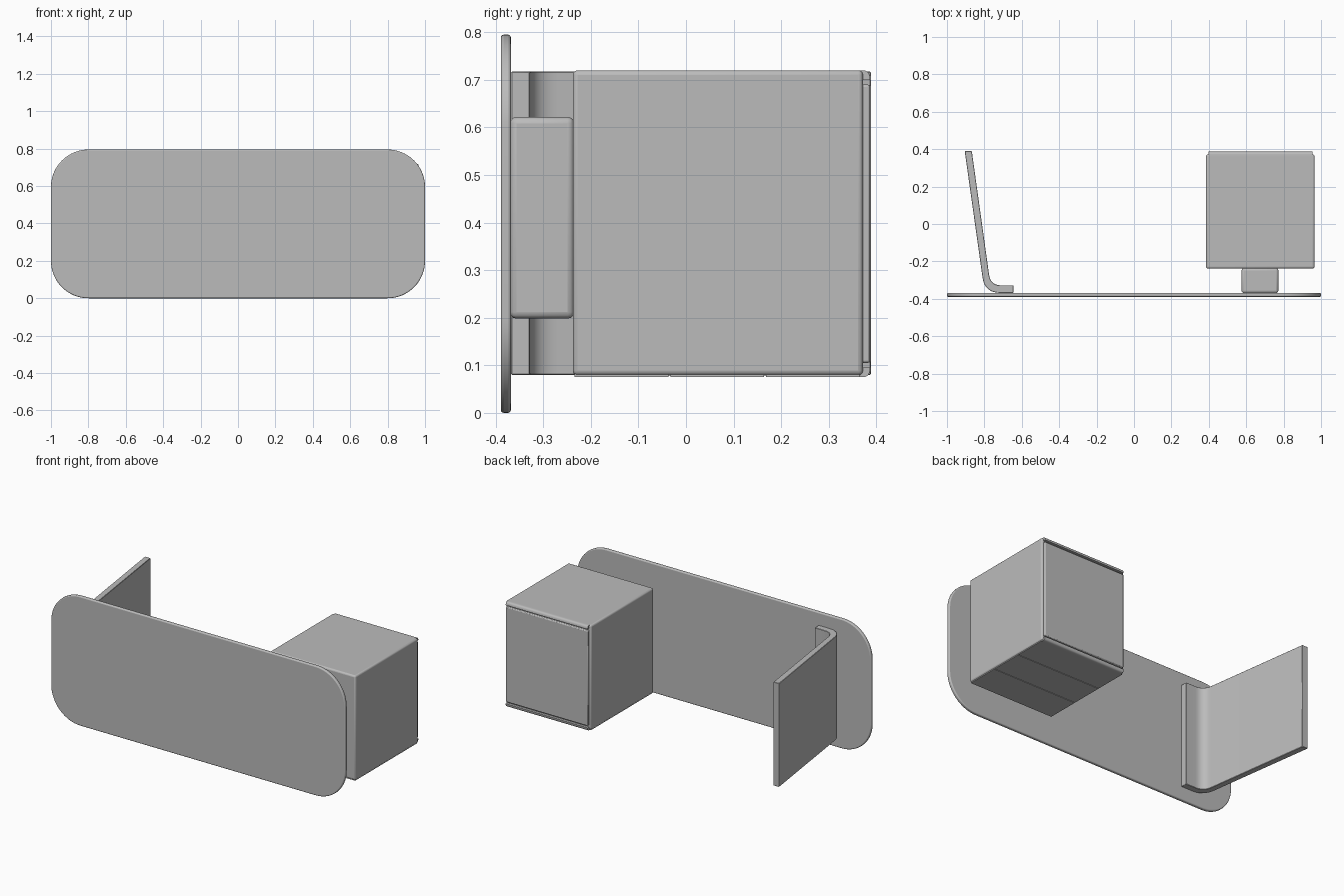
import bpy, bmesh, math
from mathutils import Vector

cube = bpy.data.objects.get("Cube")
if cube:
    bpy.data.objects.remove(cube, do_unlink=True)

grey = bpy.data.materials.new("plain grey")
grey.use_nodes = True
grey.diffuse_color = (0.5, 0.5, 0.5, 1)
grey.node_tree.nodes["Principled BSDF"].inputs["Base Color"].default_value = (0.5, 0.5, 0.5, 1)


def finish(name, bm, bevel=0, segments=3):
    bmesh.ops.recalc_face_normals(bm, faces=bm.faces)
    mesh = bpy.data.meshes.new(name)
    bm.to_mesh(mesh)
    bm.free()
    mesh.materials.append(grey)
    obj = bpy.data.objects.new(name, mesh)
    bpy.context.collection.objects.link(obj)
    if bevel:
        mod = obj.modifiers.new("rounded edges", 'BEVEL')
        mod.width, mod.segments = bevel, segments
        mod.limit_method, mod.angle_limit = 'ANGLE', math.radians(40)
    bpy.ops.object.select_all(action='DESELECT')
    obj.select_set(True)
    bpy.context.view_layer.objects.active = obj
    bpy.ops.object.shade_smooth_by_angle(angle=math.radians(35))
    return obj


def extrude(name, points, depth, bevel=0, segments=3):
    """Extrude a closed outline of 3D points along the depth vector."""
    bm = bmesh.new()
    face = bm.faces.new([bm.verts.new(p) for p in points])
    new = bmesh.ops.extrude_face_region(bm, geom=[face])["geom"]
    bmesh.ops.translate(bm, vec=depth, verts=[v for v in new if isinstance(v, bmesh.types.BMVert)])
    return finish(name, bm, bevel, segments)


def box(name, x, y, z, bevel=0, segments=3):
    outline = [(x[0], y[0], z[0]), (x[1], y[0], z[0]), (x[1], y[1], z[0]), (x[0], y[1], z[0])]
    return extrude(name, outline, (0, 0, z[1] - z[0]), bevel, segments)


def bend(start, corner, end, steps=10):
    """Smooth curve from start to end, pulled towards the corner."""
    a, b, c = Vector(start), Vector(corner), Vector(end)
    return [a * (1 - t) ** 2 + b * 2 * t * (1 - t) + c * t * t
            for t in (i / steps for i in range(steps + 1))]


# Front plate with large round corners
outline = []
for k, (cx, cz) in enumerate([(0.8, 0.595), (-0.8, 0.595), (-0.8, 0.2), (0.8, 0.2)]):
    for i in range(17):
        a = math.pi / 2 * (k + i / 16)
        outline.append((cx + 0.2 * math.cos(a), -0.389, cz + 0.2 * math.sin(a)))
extrude("front_plate", outline, (0, 0.021, 0), 0.006)

# Bent arm: foot on the plate, round bend, slanted blade
outer = [(-0.645, -0.368)] + bend((-0.715, -0.368), (-0.799, -0.368), (-0.81, -0.285)) + [(-0.905, 0.389)]
inner = [(-0.867, 0.389)] + bend((-0.775, -0.27), (-0.767, -0.328), (-0.71, -0.328)) + [(-0.645, -0.328)]
extrude("bent_arm", [(p[0], p[1], 0.08) for p in outer + inner], (0, 0, 0.637), 0.002, 1)

# Mounting block between plate and housing
box("mounting_block", (0.575, 0.772), (-0.37, -0.235), (0.198, 0.622), 0.014)

# Housing
box("housing", (0.385, 0.965), (-0.238, 0.372), (0.079, 0.72), 0.01)

# Bottom slats, separated by narrow seams
for i in range(3):
    y0 = -0.234 + i * 0.201
    box(f"bottom_slat_{i + 1}", (0.39, 0.96), (y0, y0 + 0.197), (0.075, 0.082))

# Back panel with a rounded rim strip above and below it
box("back_panel", (0.398, 0.955), (0.365, 0.387), (0.105, 0.69), 0.005, 2)
for name, rim, side in (("top_rim", 0.72, -1), ("bottom_rim", 0.075, 1)):
    curve = bend((0.372, rim), (0.387, rim), (0.387, rim + side * 0.02), 5)
    profile = [(0.36, rim)] + [tuple(p) for p in curve] + [(0.36, rim + side * 0.02)]
    extrude(name, [(0.398, y, z) for y, z in profile], (0.557, 0, 0))
